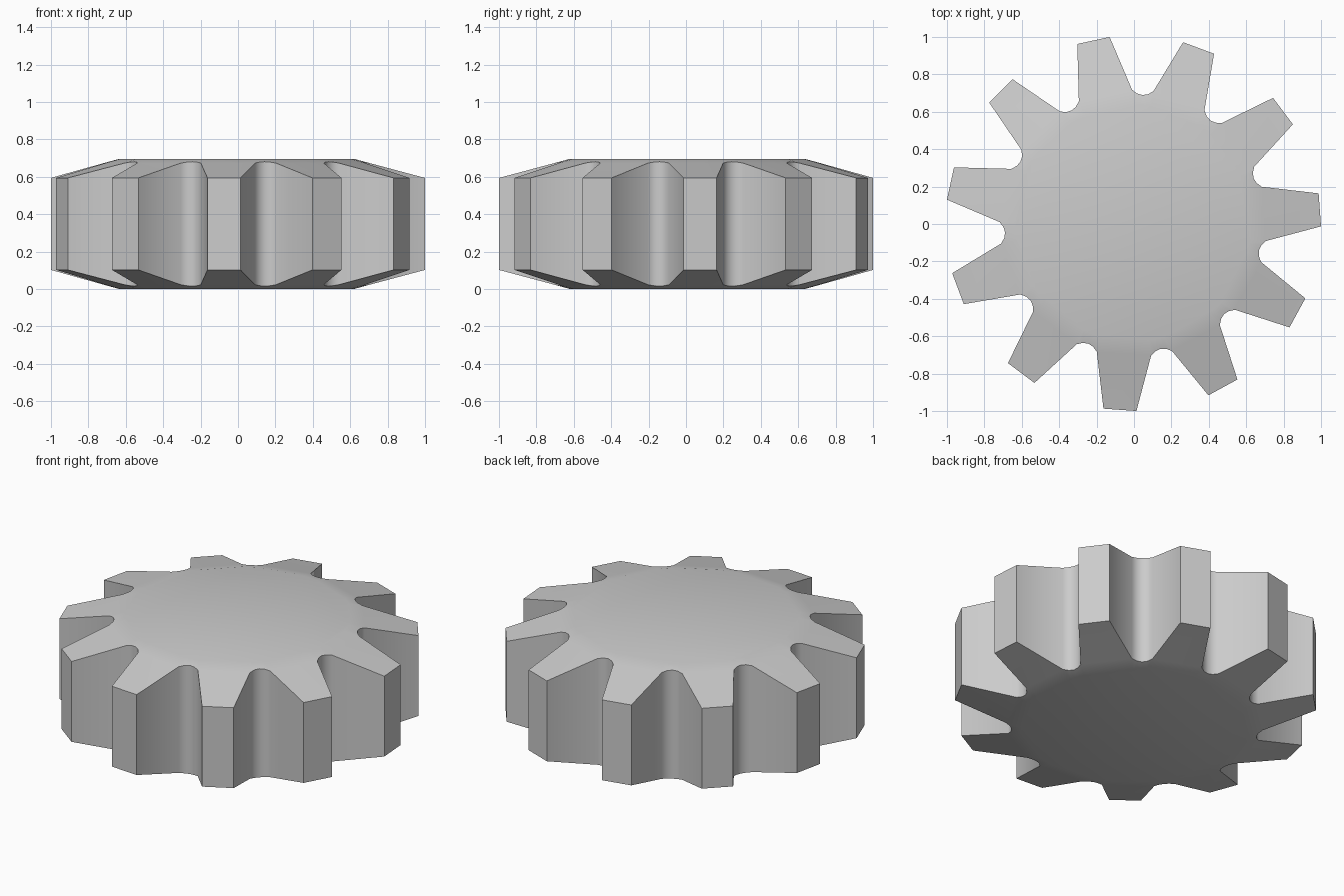
import bpy
import bmesh
from math import radians, sin, cos

cube = bpy.data.objects.get("Cube")
if cube:
    bpy.data.objects.remove(cube)

TEETH = 11
PITCH = 360 / TEETH
START = 4.1                 # direction of the first tooth
CENTRE = (-0.004, 0.004)
HEIGHT = 0.696
FLAT_R, TIP_R = 0.63, 1.004  # flat hub face, tooth tips
DROP = 0.102                # bevel height at the tips

# One tooth and the gap after it: (angle from tooth centre, radius)
HALF = PITCH / 2
TOOTH = [(4.6 - HALF, 0.714), (-5.05, TIP_R), (5.05, TIP_R), (HALF - 4.6, 0.714)]
GAP = [(HALF - 2.4, 0.694), (HALF, 0.687), (HALF + 2.4, 0.694)]
PATTERN = TOOTH + GAP

steel = bpy.data.materials.new("steel_grey")
steel.use_nodes = True
colour = (0.6, 0.6, 0.6, 1)
steel.diffuse_color = colour
steel.node_tree.nodes["Principled BSDF"].inputs["Base Color"].default_value = colour

bm = bmesh.new()


def add_vert(angle, radius, top):
    a = radians(angle)
    inset = DROP * (radius - FLAT_R) / (TIP_R - FLAT_R)
    z = HEIGHT - inset if top else inset
    return bm.verts.new((CENTRE[0] + radius * cos(a), CENTRE[1] + radius * sin(a), z))


# Toothed outline on both ends, each with its bevel and hub face
outlines = []
for top in (False, True):
    outer, inner, teeth = [], [], []
    for t in range(TEETH):
        base = START + t * PITCH
        ring = [add_vert(base + a, r, top) for a, r in PATTERN]
        teeth.append(ring[:4])
        outer += ring
        inner += [add_vert(base + a, FLAT_R, top) for a, r in PATTERN if r < TIP_R]
    roots = [v for i, v in enumerate(outer) if i % len(PATTERN) not in (1, 2)]
    for tooth in teeth:
        bm.faces.new(tooth)
    for i in range(len(roots)):
        j = (i + 1) % len(roots)
        bm.faces.new((inner[i], roots[i], roots[j], inner[j]))
    bm.faces.new(inner)
    outlines.append(outer)

# Walls of the teeth and gaps
low, high = outlines
for i in range(len(low)):
    j = (i + 1) % len(low)
    bm.faces.new((low[i], low[j], high[j], high[i]))

bmesh.ops.recalc_face_normals(bm, faces=bm.faces[:])
mesh = bpy.data.meshes.new("gear_wheel")
bm.to_mesh(mesh)
bm.free()
mesh.materials.append(steel)
gear = bpy.data.objects.new("gear_wheel", mesh)
bpy.context.collection.objects.link(gear)

bpy.ops.object.select_all(action="DESELECT")
gear.select_set(True)
bpy.context.view_layer.objects.active = gear
bpy.ops.object.shade_smooth_by_angle(angle=radians(55))
